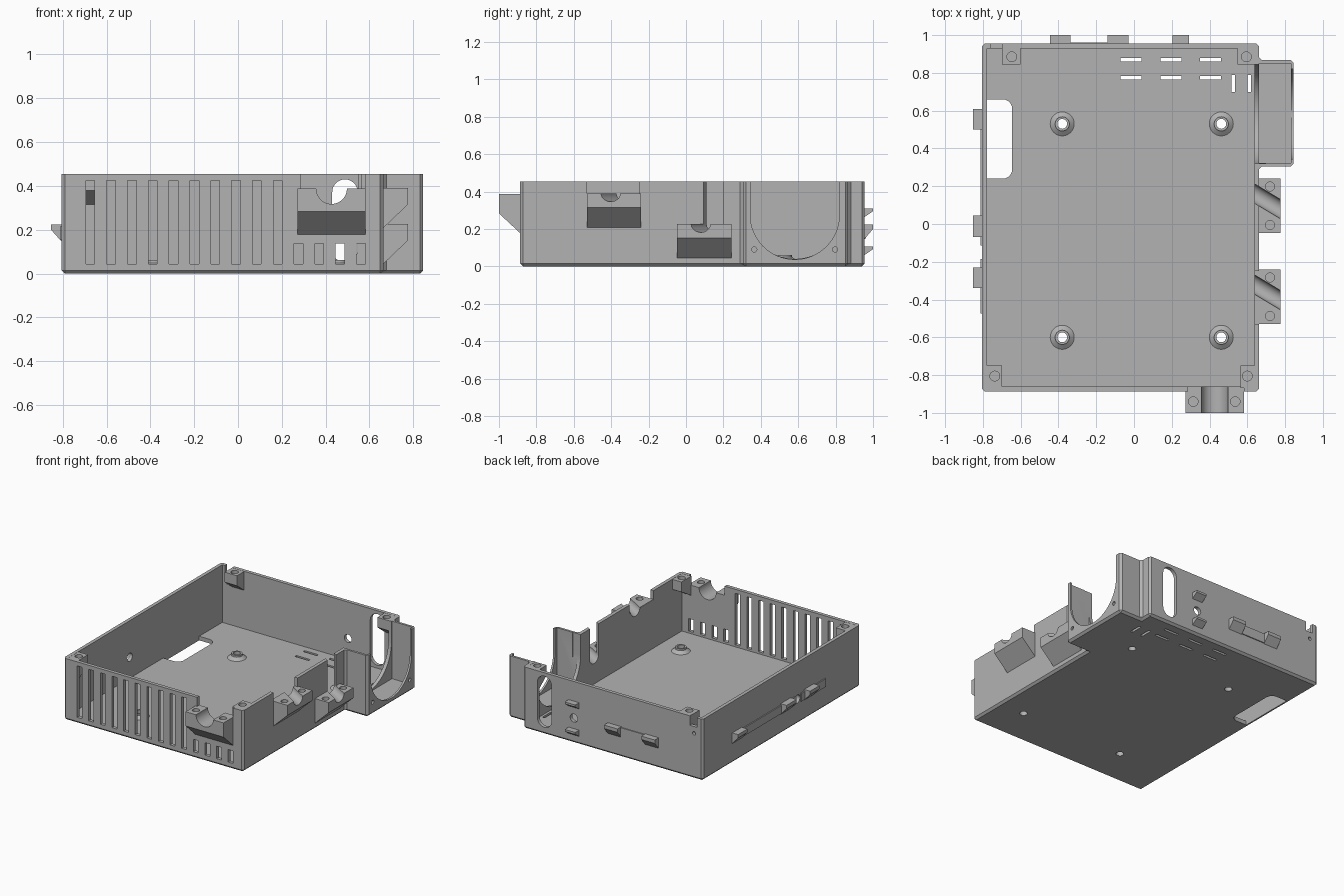
import bpy, bmesh, math
from mathutils import Matrix, Vector

cube = bpy.data.objects.get("Cube")
if cube:
    bpy.data.objects.remove(cube)

grey = bpy.data.materials.new("plain grey plastic")
grey.use_nodes = True
colour = (0.45, 0.45, 0.45, 1)
grey.diffuse_color = colour
grey.node_tree.nodes["Principled BSDF"].inputs["Base Color"].default_value = colour

TOP = 0.455            # rim height
FLOOR = 0.03           # floor thickness
X0, X1, Y0, Y1 = -0.805, 0.663, -0.887, 0.955
WALL = 0.026


def prism(name, points, axis, lo, hi, bevel=0):
    """Extrude a 2D profile along an axis: x takes (y,z), y takes (x,z), z takes (x,y)."""
    place = {"x": lambda a, b, w: (w, a, b),
             "y": lambda a, b, w: (a, w, b),
             "z": lambda a, b, w: (a, b, w)}[axis]
    bm = bmesh.new()
    face = bm.faces.new([bm.verts.new(place(a, b, lo)) for a, b in points])
    new = bmesh.ops.extrude_face_region(bm, geom=[face])["geom"]
    shift = Vector(place(0, 0, hi - lo))
    bmesh.ops.translate(bm, vec=shift, verts=[v for v in new if isinstance(v, bmesh.types.BMVert)])
    bmesh.ops.recalc_face_normals(bm, faces=bm.faces)
    if bevel:
        edges = [e for e in bm.edges if min(v.co.z for v in e.verts) < hi - 0.001]
        bmesh.ops.bevel(bm, geom=edges, offset=bevel, segments=1, affect="EDGES")
    mesh = bpy.data.meshes.new(name)
    bm.to_mesh(mesh)
    bm.free()
    mesh.materials.append(grey)
    obj = bpy.data.objects.new(name, mesh)
    bpy.context.collection.objects.link(obj)
    return obj


def rect(a0, a1, b0, b1):
    return [(a0, b0), (a1, b0), (a1, b1), (a0, b1)]


def arc(a, b, r, start=0, end=360, n=32):
    steps = n if end - start == 360 else n + 1
    return [(a + r * math.cos(math.radians(start + (end - start) * i / n)),
             b + r * math.sin(math.radians(start + (end - start) * i / n))) for i in range(steps)]


def box(name, x0, x1, y0, y1, z0, z1):
    return prism(name, rect(x0, x1, y0, y1), "z", z0, z1)


def u_shape(a, b, r, top=0.8):
    return arc(a, b, r, 180, 360) + [(a + r, top), (a - r, top)]


def cut(obj, cutters):
    for cutter in cutters:
        cutter.hide_render = True
        mod = obj.modifiers.new("cut", "BOOLEAN")
        mod.operation, mod.solver, mod.object = "DIFFERENCE", "EXACT", cutter
        with bpy.context.temp_override(object=obj, active_object=obj):
            bpy.ops.object.modifier_apply(modifier=mod.name)


def pin(x, y, r, z0, z1):
    return prism("pin_cutter", arc(x, y, r, n=24), "z", z0, z1)


# Tray with fan bay on its left side
outline = [(X0, Y0), (X1, Y0), (X1, 0.305), (0.845, 0.305), (0.845, 0.867),
           (X1, 0.867), (X1, Y1), (X0, Y1)]
tray = prism("tray", outline, "z", 0, TOP, 0.015)
cutters = [box("cavity", X0 + WALL, X1 - WALL, Y0 + WALL, Y1 - WALL, FLOOR, 1),
           box("fan_pocket", X1, 0.83, 0.322, 0.85, FLOOR, 1),
           prism("fan_inner_opening", u_shape(0.582, 0.302, 0.262), "x", 0.6, 0.7),
           prism("fan_outer_opening", u_shape(0.582, 0.275, 0.238), "x", 0.8, 0.9)]
for y in (0.365, 0.797):
    cutters.append(prism("fan_screw", arc(y, 0.09, 0.014, n=16), "x", 0.8, 0.9))

# Front vents, tall and short
for i in range(14):
    x = -0.674 + 0.095 * i
    top = 0.425 if i < 10 else 0.137
    cutters.append(prism("front_vent", rect(x - 0.02, x + 0.02, 0.045, top), "y", -0.95, -0.83))

# Floor vents
for x in (-0.015, 0.195, 0.405):
    for y in (0.775, 0.87):
        cutters.append(box("floor_vent", x - 0.056, x + 0.056, y - 0.009, y + 0.009, -0.1, 0.1))
for x in (0.525, 0.61):
    cutters.append(box("floor_vent", x - 0.009, x + 0.009, 0.70, 0.79, -0.1, 0.1))

# Floor hatch with rounded inner corners
hatch = [(-0.779, 0.24)] + arc(-0.695, 0.29, 0.05, 270, 360, 8) + arc(-0.695, 0.61, 0.05, 0, 90, 8) + [(-0.779, 0.66)]
cutters.append(prism("floor_hatch", hatch, "z", -0.1, 0.1))

# Back wall openings
slot = arc(0.488, 0.11, 0.058, 180, 360, 16) + arc(0.488, 0.372, 0.058, 0, 180, 16)
cutters += [prism("back_slot", slot, "y", 0.9, 1.0),
            prism("back_hole", arc(0.248, 0.185, 0.03), "y", 0.9, 1.0),
            prism("small_hole", arc(-0.735, 0.335, 0.013, n=12), "y", 0.9, 1.0),
            prism("back_notch", rect(-0.757, -0.70, 0.385, 1), "y", 0.92, 1.0),
            prism("side_hole", arc(-0.15, 0.185, 0.03), "x", -0.9, -0.75)]

# Wall gaps above the cable clamps
cutters += [box("front_gap", 0.287, 0.582, -0.95, Y0 + WALL + 0.001, 0.388, 1),
            box("side_gap", 0.63, 0.7, -0.53, -0.25, 0.388, 1)]

# Cable clamps: wedge blocks with a round groove and two screw holes
front_groove = prism("front_groove", u_shape(0.427, 0.388, 0.07), "y", -1.1, -0.8)
front_clamp = prism("front_clamp", [(-1.0, 0.388), (-0.861, 0.388), (-0.861, 0.178), (-0.887, 0.178), (-1.0, 0.283)],
                    "x", 0.272, 0.582)
cut(front_clamp, [front_groove] + [pin(x, -0.94, 0.025, 0.28, 0.5) for x in (0.314, 0.536)])
grooves = [front_groove]
for name, y, top in (("side_clamp_front", -0.385, 0.39), ("side_clamp_back", 0.097, 0.226)):
    clamp = prism(name, [(0.775, top), (0.638, top), (0.638, top - 0.182), (0.663, top - 0.182), (0.775, top - 0.075)],
                  "y", y - 0.145, y + 0.145)
    groove = prism("side_groove", u_shape(0, top, 0.044), "x", -0.14, 0.14)
    groove.matrix_world = Matrix.Translation((0.70, y + 0.027, 0)) @ Matrix.Rotation(math.radians(-31), 4, "Z")
    bpy.context.view_layer.update()
    cut(clamp, [groove] + [pin(0.72, y + s * 0.102, 0.024, top - 0.07, 0.6) for s in (-1, 1)])
    grooves.append(groove)

# Board standoffs with holes through the floor
for x in (-0.38, 0.462):
    for y in (-0.6, 0.53):
        hole = pin(x, y, 0.026, -0.1, 0.3)
        cutters.append(hole)
        bpy.ops.mesh.primitive_cone_add(vertices=32, radius1=0.065, radius2=0.038, depth=0.02,
                                        location=(x, y, FLOOR + 0.009))
        foot = bpy.context.object
        foot.name = "standoff_foot"
        foot.data.materials.append(grey)
        collar = prism("standoff_collar", arc(x, y, 0.038), "z", FLOOR + 0.01, 0.062)
        cut(foot, [hole])
        cut(collar, [hole])
cut(tray, cutters + grooves)

# Corner lid bosses with sloped undersides
for name, x0, x1, y_wall, depth, hx, hy in (
        ("boss_front_right", X0 + 0.02, -0.70, Y0 + 0.02, 0.117, -0.737, -0.805),
        ("boss_front_left", 0.563, X1 - 0.02, Y0 + 0.02, 0.117, 0.60, -0.805),
        ("boss_back_right", -0.70, -0.60, Y1 - 0.02, -0.09, -0.647, 0.885),
        ("boss_back_left", 0.547, X1 - 0.02, Y1 - 0.02, -0.09, 0.595, 0.885)):
    y1 = y_wall + depth
    boss = prism(name, [(y_wall, TOP - 0.001), (y1, TOP - 0.001), (y1, 0.38), (y_wall, 0.31)], "x", x0, x1)
    cut(boss, [pin(hx, hy, 0.026, 0.385, 0.6)])


# Mounting hooks on the back and right walls
def hook(name, axis, wall, tip, lo, hi, top, lip, low):
    prism(name, [(wall, top), (tip, top), (tip, top - lip), (wall, low)], axis, lo, hi)


for lo, hi in ((-0.445, -0.335), (-0.14, -0.03)):
    hook("back_hook", "x", 0.945, 1.0, lo, hi, 0.225, 0.025, 0.135)
for top in (0.31, 0.107):
    hook("back_small_hook", "x", 0.945, 1.0, 0.205, 0.29, top, 0.015, top - 0.053)
for lo, hi in ((0.5, 0.61), (-0.07, 0.045), (-0.34, -0.23)):
    hook("side_hook", "y", -0.795, -0.853, lo, hi, 0.225, 0.025, 0.135)
box("back_rib", -0.335, -0.14, 0.95, 0.962, 0.15, 0.22)
for lo, hi in ((-0.475, -0.185), (-0.115, 0.5)):
    box("side_rib", -0.813, -0.80, lo, hi, 0.155, 0.215)

# Remove used cutters, then shade the rounded faces
for obj in [o for o in bpy.data.objects if o.hide_render]:
    bpy.data.objects.remove(obj)
bpy.ops.object.select_all(action="DESELECT")
for obj in bpy.context.collection.objects:
    if obj.type == "MESH":
        obj.select_set(True)
        bpy.context.view_layer.objects.active = obj
bpy.ops.object.shade_smooth_by_angle(angle=math.radians(25))
